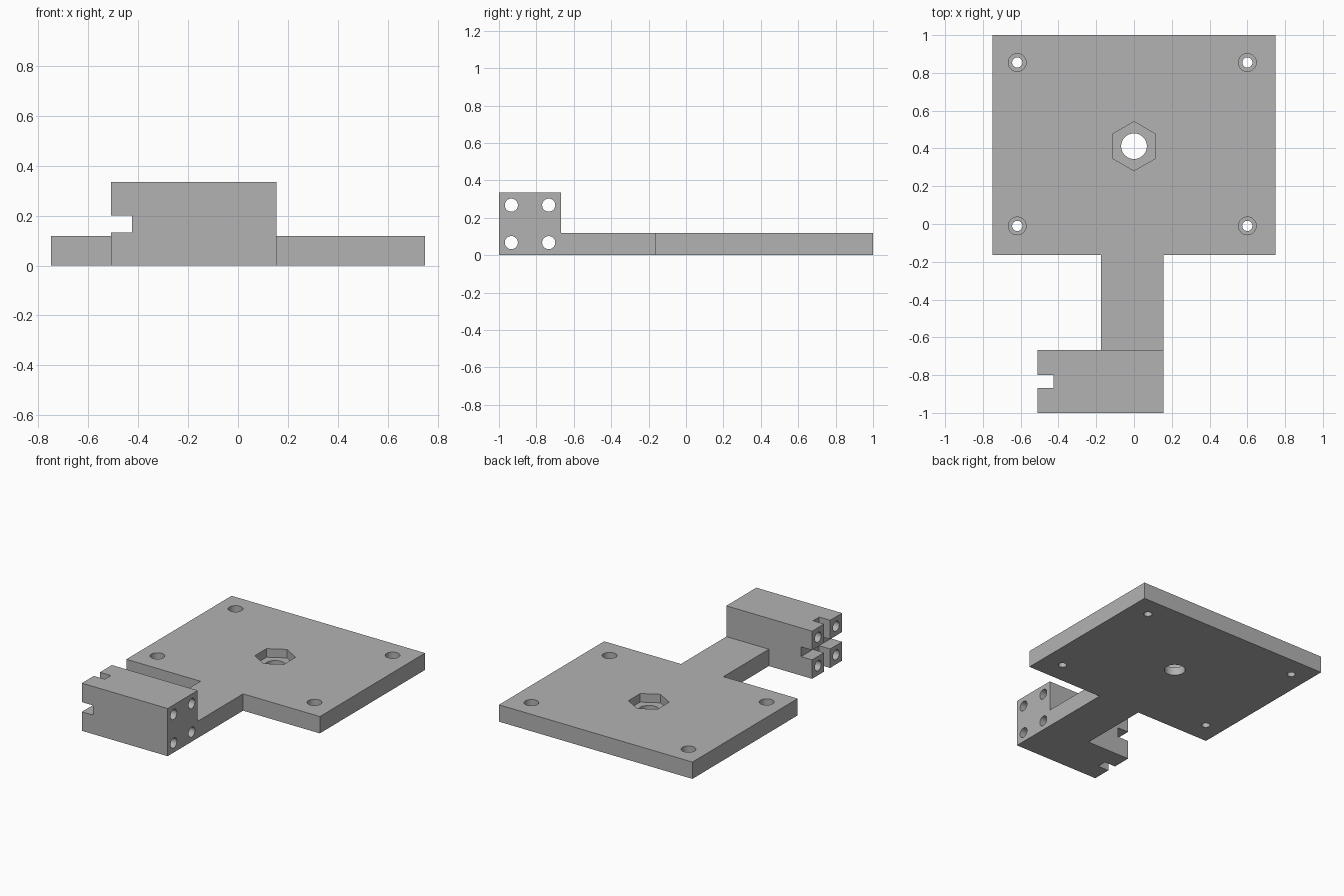
import bpy
import bmesh
from math import cos, sin, pi, radians

default_cube = bpy.data.objects.get("Cube")
if default_cube:
    bpy.data.objects.remove(default_cube, do_unlink=True)

grey = bpy.data.materials.new("plain grey")
grey.use_nodes = True
grey.diffuse_color = (0.45, 0.45, 0.45, 1)
grey.node_tree.nodes["Principled BSDF"].inputs["Base Color"].default_value = (0.45, 0.45, 0.45, 1)


def prism(name, outline, low, high, axis="z"):
    """Extrude an outline: (x, y) along z, or (y, z) along x."""
    def place(u, v, w):
        return (u, v, w) if axis == "z" else (w, u, v)
    bm = bmesh.new()
    base = bm.faces.new([bm.verts.new(place(u, v, low)) for u, v in outline])
    result = bmesh.ops.extrude_face_region(bm, geom=[base])
    tops = [g for g in result["geom"] if isinstance(g, bmesh.types.BMVert)]
    bmesh.ops.translate(bm, verts=tops, vec=place(0, 0, high - low))
    bmesh.ops.recalc_face_normals(bm, faces=bm.faces)
    mesh = bpy.data.meshes.new(name)
    bm.to_mesh(mesh)
    bm.free()
    mesh.materials.append(grey)
    obj = bpy.data.objects.new(name, mesh)
    bpy.context.collection.objects.link(obj)
    return obj


def ring(u, v, radius, sides=40):
    """Regular polygon with a corner pointing along +v."""
    return [(u + radius * sin(2 * pi * i / sides), v + radius * cos(2 * pi * i / sides))
            for i in range(sides)]


def rect(u0, v0, u1, v1):
    return [(u0, v0), (u1, v0), (u1, v1), (u0, v1)]


def combine(target, tool, operation):
    """Apply a boolean and remove the tool."""
    mod = target.modifiers.new(operation.lower(), "BOOLEAN")
    mod.operation = operation
    mod.solver = "EXACT"
    mod.object = tool
    bpy.context.view_layer.objects.active = target
    bpy.ops.object.modifier_apply(modifier=mod.name)
    bpy.data.objects.remove(tool, do_unlink=True)


def cut(target, *args):
    combine(target, prism("cutter", *args), "DIFFERENCE")


THICK = 0.118
SEAT = 0.058
TALL = 0.334
BLOCK_BACK = -0.668

# Mounting plate with its arm running into the block
bracket = prism("mounting_bracket", [
    (-0.75, 1), (-0.75, -0.165), (-0.175, -0.165), (-0.175, -0.8),
    (0.155, -0.8), (0.155, -0.165), (0.75, -0.165), (0.75, 1)], 0, THICK)

# Clamp block at the end of the arm
block = prism("clamp_block", rect(-0.51, -1, 0.155, BLOCK_BACK), 0, TALL)
combine(bracket, block, "UNION")

# Counterbored screw holes in the plate corners
for x in (-0.618, 0.6):
    for y in (-0.01, 0.855):
        cut(bracket, ring(x, y, 0.047), SEAT, 0.2)
        cut(bracket, ring(x, y, 0.027), -0.1, 0.2)

# Hexagonal nut pocket with a through hole
cut(bracket, ring(0, 0.412, 0.13, 6), SEAT, 0.2)
cut(bracket, ring(0, 0.412, 0.068, 48), -0.1, 0.2)

# Crossed slots in the end of the block
mid_y, mid_z, half, floor = -0.834, TALL / 2, 0.034, -0.425
cut(bracket, rect(mid_y - half, -0.1, mid_y + half, 0.5), -0.7, floor, "x")
cut(bracket, rect(-1.2, mid_z - half, -0.5, mid_z + half), -0.7, floor, "x")

# Long bores through the block
for dy in (-0.1, 0.1):
    for dz in (-0.1, 0.1):
        cut(bracket, ring(mid_y + dy, mid_z + dz, 0.035), -0.8, 0.4, "x")

bpy.ops.object.select_all(action="DESELECT")
bracket.select_set(True)
bpy.context.view_layer.objects.active = bracket
bpy.ops.object.shade_smooth_by_angle(angle=radians(30))
